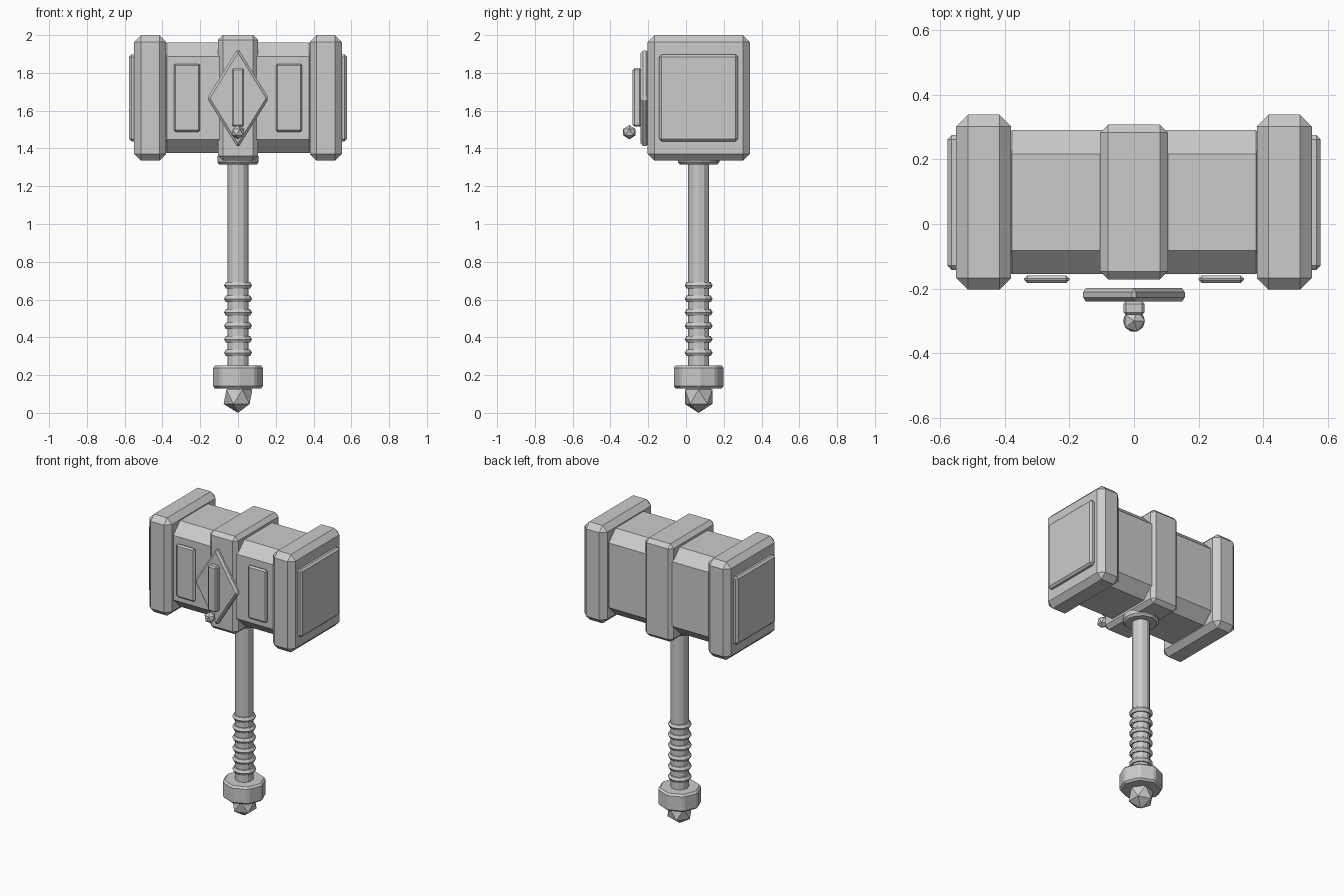
import bpy
from math import pi

if "Cube" in bpy.data.objects:
    bpy.data.objects.remove(bpy.data.objects["Cube"])

CY = 0.067   # depth centre of head and handle


def finish(obj, name, bevel=0.0):
    obj.name = name
    bpy.ops.object.transform_apply(location=False, rotation=True, scale=True)
    if bevel:
        m = obj.modifiers.new("bevel", 'BEVEL')
        m.width = bevel
        m.segments = 1
        m.limit_method = 'ANGLE'
        m.angle_limit = 0.5
    return obj


def box(name, x, y, z, bevel):
    """Bevelled box from (min, max) ranges."""
    lo, hi = zip(x, y, z)
    bpy.ops.mesh.primitive_cube_add(size=1, location=[(a + b) / 2 for a, b in zip(lo, hi)])
    obj = bpy.context.object
    obj.scale = [b - a for a, b in zip(lo, hi)]
    return finish(obj, name, bevel)


def cylinder(name, r, z0, z1, sides, bevel=0.0):
    bpy.ops.mesh.primitive_cylinder_add(vertices=sides, radius=r, depth=z1 - z0,
                                        location=(0, CY, (z0 + z1) / 2))
    return finish(bpy.context.object, name, bevel)


def gem(name, r, loc):
    bpy.ops.mesh.primitive_ico_sphere_add(subdivisions=1, radius=r, location=loc)
    return finish(bpy.context.object, name)


# Head: chamfered block and central band
box("head_block", (-0.45, 0.45), (-0.155, 0.29), (1.375, 1.96), 0.073)
box("head_band", (-0.105, 0.105), (-0.172, 0.308), (1.335, 2.0), 0.025)

# Mirrored end caps, striking plates and front panels
for side, s in (("left", -1), ("right", 1)):
    def span(a, b):
        return tuple(sorted((s * a, s * b)))
    box(f"end_cap_{side}", span(0.38, 0.55), (-0.203, 0.338), (1.335, 2.0), 0.036)
    box(f"striking_plate_{side}", span(0.53, 0.577), (-0.142, 0.275), (1.438, 1.898), 0.013)
    box(f"front_panel_{side}", span(0.2, 0.34), (-0.183, -0.159), (1.488, 1.848), 0.01)

# Front emblem: diamond plate, bar and bead
bpy.ops.mesh.primitive_cylinder_add(vertices=4, radius=1, depth=0.042,
                                    location=(0, -0.219, 1.666), rotation=(pi / 2, 0, 0))
diamond = bpy.context.object
diamond.scale = (0.164, 0.264, 1)
finish(diamond, "diamond_plate", 0.013)
box("emblem_bar", (-0.033, 0.033), (-0.282, -0.238), (1.515, 1.825), 0.009)
gem("emblem_bead", 0.038, (0, -0.3, 1.486))

# Handle, collar and grip rings
cylinder("handle", 0.056, 0.22, 1.36, 12)
cylinder("collar", 0.113, 1.315, 1.37, 12, 0.013)
for i in range(6):
    bpy.ops.mesh.primitive_torus_add(major_segments=12, minor_segments=6, major_radius=0.054,
                                     minor_radius=0.02, location=(0, CY, 0.318 + i * 0.0714))
    finish(bpy.context.object, f"grip_ring_{i + 1}")

# Pommel and faceted tip
cylinder("pommel", 0.136, 0.13, 0.25, 8, 0.012)
gem("pommel_tip", 0.085, (0, CY, 0.085))
